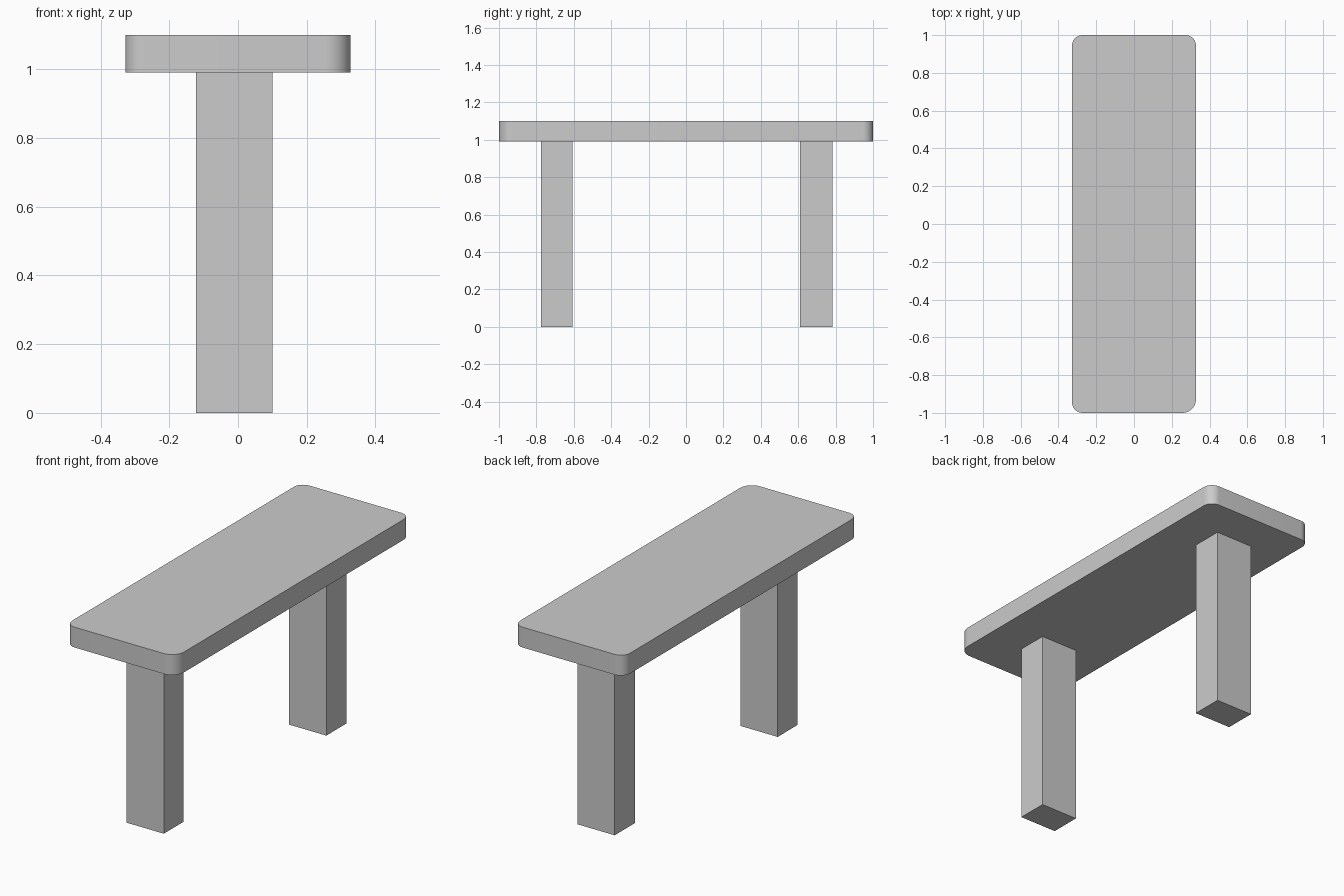
import bpy, bmesh
from math import radians, cos, sin

if "Cube" in bpy.data.objects:
    bpy.data.objects.remove(bpy.data.objects["Cube"])

Z_UNDER, Z_TOP = 0.99, 1.10
HX, HY = 0.328, 1.0


def finish(bm, name):
    bmesh.ops.recalc_face_normals(bm, faces=bm.faces)
    mesh = bpy.data.meshes.new(name)
    bm.to_mesh(mesh)
    bm.free()
    obj = bpy.data.objects.new(name, mesh)
    bpy.context.collection.objects.link(obj)
    return obj


def box(name, x0, x1, y0, y1, z0, z1):
    bm = bmesh.new()
    bmesh.ops.create_cube(bm, size=1)
    for v in bm.verts:
        v.co = (x1 if v.co.x > 0 else x0,
                y1 if v.co.y > 0 else y0,
                z1 if v.co.z > 0 else z0)
    return finish(bm, name)


# Rounded slab top; the front right corner has a slightly larger radius
bm = bmesh.new()
corners = [(1, 1, 0.055), (-1, 1, 0.055), (-1, -1, 0.055), (1, -1, 0.072)]
steps = 12
verts = []
for i, (sx, sy, r) in enumerate(corners):
    for k in range(steps + 1):
        a = radians(90 * (i + k / steps))
        verts.append(bm.verts.new((sx * (HX - r) + r * cos(a),
                                   sy * (HY - r) + r * sin(a), Z_UNDER)))
base = bm.faces.new(verts)
ext = bmesh.ops.extrude_face_region(bm, geom=[base], use_keep_orig=True)
for v in ext["geom"]:
    if isinstance(v, bmesh.types.BMVert):
        v.co.z = Z_TOP
top = finish(bm, "bench_top")
bpy.context.view_layer.objects.active = top
top.select_set(True)
bpy.ops.object.shade_smooth_by_angle(angle=radians(30))

# Two square-edged posts
for name, y0, y1 in (("front_leg", -0.775, -0.607), ("back_leg", 0.61, 0.782)):
    box(name, -0.122, 0.10, y0, y1, 0, Z_UNDER)
